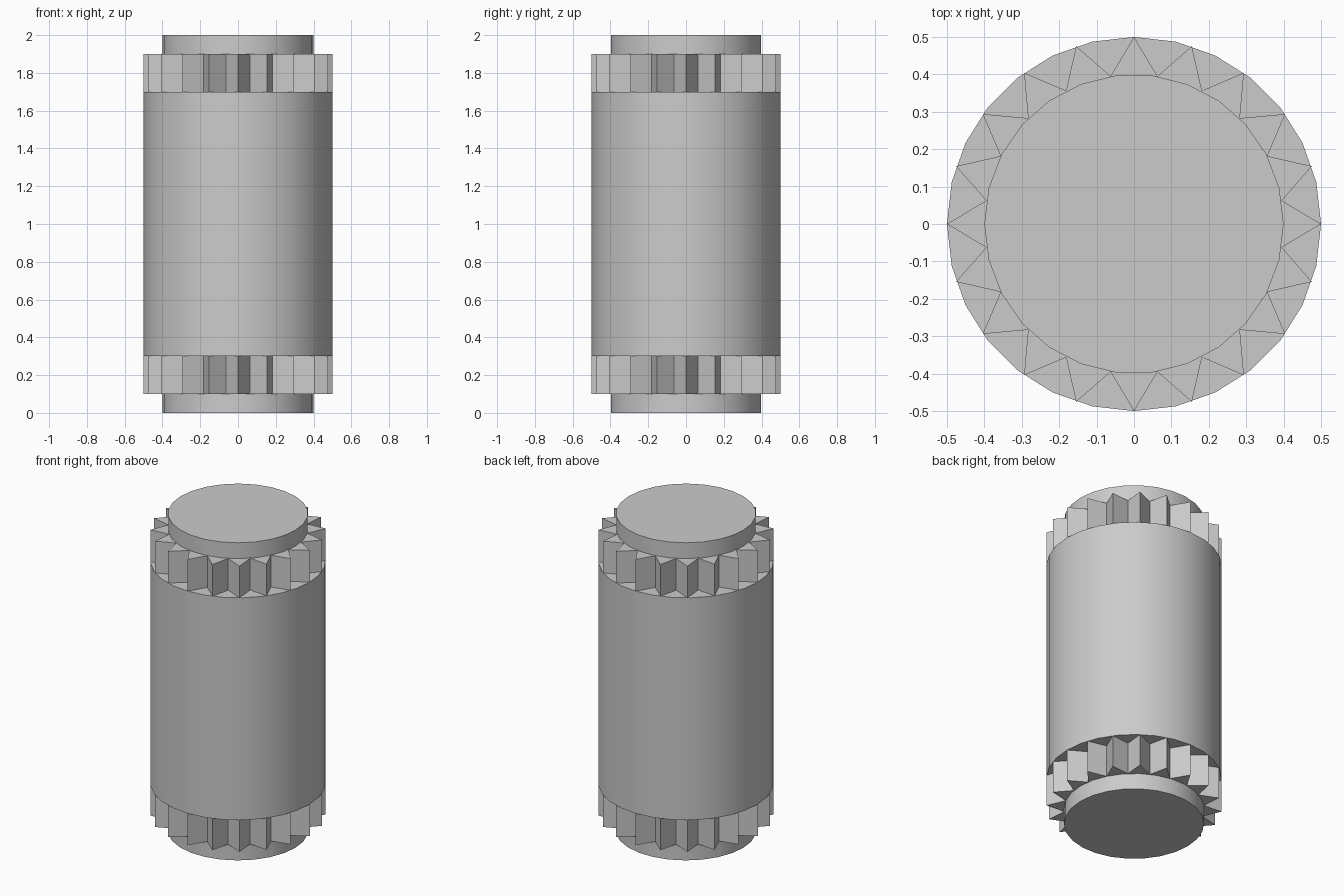
import bpy, bmesh
from math import pi, sin, cos, radians

old = bpy.data.objects.get("Cube")
if old:
    bpy.data.objects.remove(old)

# Single plain grey
grey = bpy.data.materials.new("plain grey")
grey.use_nodes = True
grey.diffuse_color = (0.6, 0.6, 0.6, 1)
grey.node_tree.nodes["Principled BSDF"].inputs["Base Color"].default_value = (0.6, 0.6, 0.6, 1)


def ring(count, radii, start=0.0):
    """Points around a circle, cycling through the given radii."""
    points = []
    for i in range(count):
        a, r = start + 2 * pi * i / count, radii[i % len(radii)]
        points.append((r * cos(a), r * sin(a)))
    return points


def prism(name, profile, bottom, top, smooth=False):
    """Extrude a closed profile upwards into a capped solid."""
    bm = bmesh.new()
    base = bm.faces.new([bm.verts.new((x, y, bottom)) for x, y in profile])
    out = bmesh.ops.extrude_face_region(bm, geom=[base], use_keep_orig=True)
    lifted = [v for v in out["geom"] if isinstance(v, bmesh.types.BMVert)]
    bmesh.ops.translate(bm, verts=lifted, vec=(0, 0, top - bottom))
    bmesh.ops.recalc_face_normals(bm, faces=bm.faces)
    mesh = bpy.data.meshes.new(name)
    bm.to_mesh(mesh)
    bm.free()
    mesh.materials.append(grey)
    obj = bpy.data.objects.new(name, mesh)
    bpy.context.collection.objects.link(obj)
    if smooth:
        bpy.ops.object.select_all(action="DESELECT")
        obj.select_set(True)
        bpy.context.view_layer.objects.active = obj
        bpy.ops.object.shade_smooth_by_angle(angle=radians(30))
    return obj


# Core shaft, showing as a hub at both ends
prism("core_shaft", ring(26, [0.4]), 0, 2, smooth=True)

# Main barrel
prism("barrel", ring(28, [0.5]), 0.3, 1.7, smooth=True)

# Toothed rings: twenty pointed teeth each
teeth = ring(40, [0.5, 0.4])
prism("lower_toothed_ring", teeth, 0.1, 0.3)
prism("upper_toothed_ring", teeth, 1.7, 1.9)
